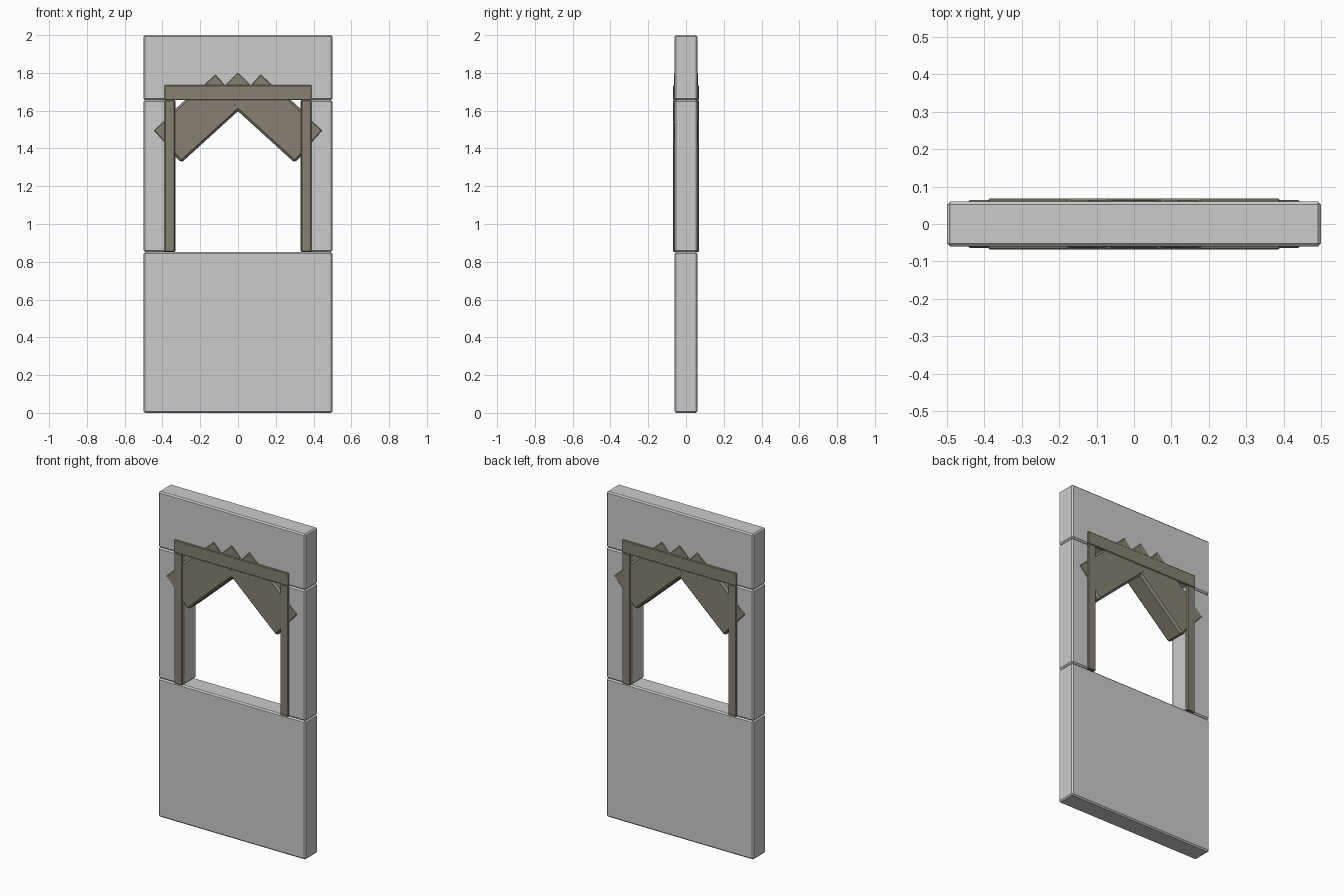
import bpy
from math import atan2

if "Cube" in bpy.data.objects:
    bpy.data.objects.remove(bpy.data.objects["Cube"])

timber = bpy.data.materials.new("dark_timber")
timber.diffuse_color = (0.25, 0.22, 0.16, 1)
timber.use_nodes = True
timber.node_tree.nodes["Principled BSDF"].inputs["Base Color"].default_value = timber.diffuse_color


def block(name, x, y, z, bevel, mat=None, angle=0):
    """Chamfered box; x and z are (min, max) ranges, y is half the depth."""
    cx, cz = (x[0] + x[1]) / 2, (z[0] + z[1]) / 2
    bpy.ops.mesh.primitive_cube_add(size=1, location=(cx, 0, cz))
    ob = bpy.context.object
    ob.name = name
    ob.scale = (x[1] - x[0], 2 * y, z[1] - z[0])
    bpy.ops.object.transform_apply(location=False, rotation=False, scale=True)
    ob.rotation_euler.y = angle
    mod = ob.modifiers.new("chamfer", 'BEVEL')
    mod.width, mod.segments = bevel, 1
    if mat:
        ob.data.materials.append(mat)
    return ob


def centred(cx, cz, w, h):
    return (cx - w / 2, cx + w / 2), (cz - h / 2, cz + h / 2)


# Stone wall: sill block, two jambs and head block
block("wall_below_window", (-0.5, 0.5), 0.06, (0, 0.852), 0.008)
block("wall_above_window", (-0.5, 0.5), 0.06, (1.656, 2), 0.008)

# Timber lintel
block("lintel", (-0.39, 0.39), 0.068, (1.656, 1.735), 0.004, timber)

# Mirrored jambs, posts and slanted boards
slope = atan2(0.30, 0.33)
for side, s in (("left", -1), ("right", 1)):
    block(side + "_wall_jamb", sorted((s * 0.33, s * 0.5)), 0.06,
          (0.852, 1.656), 0.008)
    block(side + "_post", sorted((s * 0.334, s * 0.388)), 0.068,
          (0.852, 1.656), 0.004, timber)
    x, z = centred(s * 0.21, 1.563, 0.456, 0.232)
    block(side + "_slanted_board", x, 0.064 if s > 0 else 0.0635, z, 0.012,
          timber, s * slope)

# Small diamond block behind the lintel
x, z = centred(0, 1.705, 0.14, 0.14)
block("centre_diamond", x, 0.063, z, 0.005, timber, atan2(1, 1))
